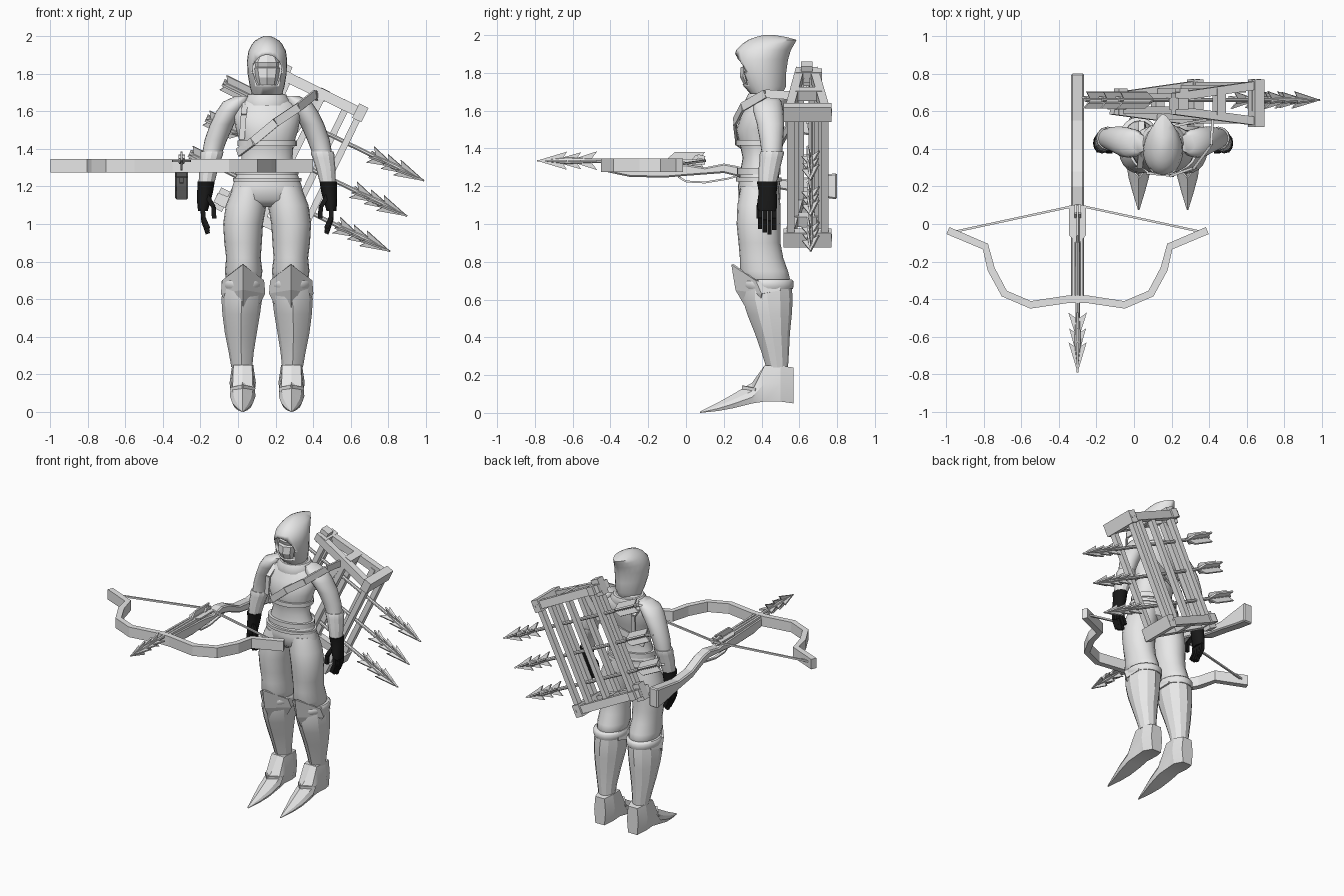
import bpy, bmesh, math
from mathutils import Vector, Matrix

cube = bpy.data.objects.get("Cube")
if cube:
    bpy.data.objects.remove(cube, do_unlink=True)


def material(name, rgb):
    m = bpy.data.materials.new(name)
    m.use_nodes = True
    m.diffuse_color = (*rgb, 1)
    m.node_tree.nodes["Principled BSDF"].inputs["Base Color"].default_value = (*rgb, 1)
    return m


GREY = material("light grey", (0.8, 0.8, 0.8))
BLACK = material("glove black", (0.01, 0.01, 0.01))
MID = 0.155  # centre line of the body


def finish(name, bm, mat=GREY, angle=40):
    bmesh.ops.recalc_face_normals(bm, faces=bm.faces)
    me = bpy.data.meshes.new(name)
    bm.to_mesh(me)
    bm.free()
    me.materials.append(mat)
    if angle:
        me.shade_smooth()
        me.set_sharp_from_angle(angle=math.radians(angle))
    ob = bpy.data.objects.new(name, me)
    bpy.context.collection.objects.link(ob)
    return ob


def skin(bm, rings):
    rows = [[bm.verts.new(p) for p in r] for r in rings]
    n = len(rows[0])
    for a, b in zip(rows, rows[1:]):
        for i in range(n):
            j = (i + 1) % n
            bm.faces.new((a[i], a[j], b[j], b[i]))
    bm.faces.new(rows[0])
    bm.faces.new(rows[-1])


def loft(name, rings, n=20, mat=GREY, angle=50, peak=0.0, front=0.0):
    """Rings of (z, x, y_front, y_back, half_width); peak/front pinch the back/front to a ridge."""
    bm = bmesh.new()
    rows = []
    for z, cx, y0, y1, rx in rings:
        row = []
        for i in range(n):
            a = math.tau * i / n
            c, s = math.cos(a), math.sin(a)
            x = rx * c * abs(c) ** (peak if s > 0 else front)
            row.append((cx + x, (y0 + y1) / 2 + s * (y1 - y0) / 2, z))
        rows.append(row)
    skin(bm, rows)
    return finish(name, bm, mat, angle)


def prism(bm, pts, axis, lo, hi):
    """Extrude a 2D outline along one axis."""
    def at(p, h):
        q = list(p)
        q.insert(axis, h)
        return q
    skin(bm, [[at(p, lo) for p in pts], [at(p, hi) for p in pts]])


def beams(name, segments, w, h, up=(0, 0, 1), mat=GREY):
    """Square bars between pairs of points."""
    bm = bmesh.new()
    for a, b in segments:
        a, b = Vector(a), Vector(b)
        d = (b - a).normalized()
        side = d.cross(Vector(up)).normalized() * w / 2
        top = side.cross(d).normalized() * h / 2
        skin(bm, [[p + side + top, p - side + top, p - side - top, p + side - top]
                  for p in [a, b]])
    return finish(name, bm, mat, 0)


def chain(pts):
    return list(zip(pts, pts[1:]))


# Torso, collar and belts
loft("torso", [(1.09, MID, .33, .45, .12), (1.13, MID, .28, .5, .20), (1.2, MID, .275, .5, .185),
               (1.27, MID, .285, .49, .16), (1.35, MID, .30, .47, .135), (1.42, MID, .285, .49, .14),
               (1.5, MID, .265, .51, .165), (1.58, MID, .295, .53, .18), (1.64, MID, .33, .53, .16),
               (1.68, MID, .35, .51, .09), (1.73, MID, .36, .5, .07)], 24)
loft("collar", [(1.63, MID, .315, .53, .12), (1.66, MID, .315, .54, .125), (1.69, MID, .33, .53, .1)])
for label, z, y0, y1, r, h in (("waist_belt", 1.28, .27, .5, .168, .035),
                               ("lower_belt", 1.235, .265, .505, .182, .02),
                               ("chest_belt", 1.43, .265, .505, .158, .03)):
    loft(label, [(z - h / 2, MID, y0, y1, r), (z + h / 2, MID, y0, y1, r)], 24)
beams("chest_strap", chain([(0, .36, 1.38), (.08, .27, 1.44), (.2, .258, 1.54), (.32, .30, 1.62),
                            (.41, .42, 1.69), (.42, .56, 1.68)]), .014, .045)
beams("back_strap", chain([(.42, .56, 1.68), (.3, .54, 1.5), (0, .47, 1.38)]), .014, .045)
beams("right_strap", chain([(.02, .30, 1.45), (.03, .3, 1.58), (.04, .4, 1.66), (.04, .54, 1.6),
                            (.05, .52, 1.44)]), .03, .014, (0, 1, 0))

# Hood with a recessed face opening
hood = loft("hood", [(1.69, MID, .34, .51, .08), (1.73, MID, .305, .53, .092), (1.8, MID, .27, .53, .104),
                     (1.87, MID, .252, .54, .107), (1.92, MID, .265, .555, .1), (1.955, MID, .30, .575, .082),
                     (1.975, MID, .33, .585, .065), (1.99, MID, .37, .53, .04), (2.0, MID, .41, .47, .015)],
            24, peak=.5)
bm = bmesh.new()
arch = [(MID + .078 * math.cos(a), 1.815 + .085 * math.sin(a))
        for a in [math.pi * i / 10 for i in range(11)]] + [(MID - .055, 1.74), (MID + .055, 1.74)]
prism(bm, arch, 1, .2, .34)
cutter = finish("opening_cutter", bm)
cutter.hide_render = True
mod = hood.modifiers.new("opening", "BOOLEAN")
mod.object, mod.operation, mod.solver = cutter, "DIFFERENCE", "EXACT"
bpy.context.view_layer.objects.active = hood
bpy.ops.object.modifier_apply(modifier=mod.name)
bpy.data.objects.remove(cutter, do_unlink=True)
loft("face", [(1.73, MID, .31, .4, .05), (1.78, MID, .285, .4, .062), (1.83, MID, .29, .4, .07),
              (1.835, MID, .31, .4, .07), (1.86, MID, .3, .4, .07), (1.9, MID, .32, .4, .05)], 8, angle=20)

# Limbs, built once for each side
for side, tag in ((-1, "right"), (1, "left")):
    def X(v):
        return MID + side * v

    def limb(part, rings, **kw):
        return loft(f"{tag}_{part}", [(z, X(o), a, b, r) for z, o, a, b, r in rings], **kw)

    limb("thigh", [(1.2, .09, .29, .49, .09), (1.1, .112, .272, .5, .108), (1.0, .128, .268, .5, .106),
                   (.9, .128, .278, .5, .1), (.82, .126, .285, .515, .092), (.75, .125, .285, .54, .1),
                   (.71, .125, .3, .55, .095), (.67, .125, .33, .53, .08)])
    limb("boot_cuff", [(.655, .13, .31, .565, .105), (.67, .13, .3, .57, .112), (.695, .13, .3, .57, .112),
                       (.705, .13, .31, .56, .104)])
    limb("shin", [(.67, .13, .3, .56, .106), (.6, .135, .30, .565, .108), (.52, .138, .325, .56, .1),
                  (.42, .14, .365, .55, .085), (.32, .138, .4, .545, .067), (.24, .135, .425, .54, .056)],
         n=12, angle=25, front=.3)
    # Knee guard: ridged plate with pointed top and bottom
    bm = bmesh.new()
    c = X(.128)
    ridge = [bm.verts.new((c, y, z)) for y, z in ((.24, .785), (.262, .65), (.32, .55))]
    for s in (-1, 1):
        rim = [bm.verts.new((c + s * w, y, z)) for w, y, z in ((.112, .37, .7), (.118, .4, .63), (.09, .39, .575))]
        back = [bm.verts.new((c + s * w, y, z)) for w, y, z in ((.09, .5, .69), (.1, .5, .65))]
        for i in range(2):
            bm.faces.new((ridge[i], ridge[i + 1], rim[i + 1], rim[i]))
        bm.faces.new((rim[0], rim[1], back[1], back[0]))
    knee = finish(f"{tag}_knee_guard", bm, angle=0)
    knee.modifiers.new("thickness", "SOLIDIFY").thickness = .012
    # Pointed boot with a ridge
    bm = bmesh.new()
    c = X(.13)
    rows = []
    for y, lo, hi, w in ((.57, .05, .24, .045), (.5, .06, .25, .07), (.415, .06, .25, .062), (.35, .05, .16, .068),
                         (.25, .025, .1, .055), (.17, .01, .055, .033), (.075, 0, .008, .004)):
        flat = hi if y > .4 else lo + (hi - lo) * .6
        rows.append([(c - w * .8, y, lo), (c - w, y, (lo + flat) / 2), (c - w * .8, y, flat), (c, y, hi),
                     (c + w * .8, y, flat), (c + w, y, (lo + flat) / 2), (c + w * .8, y, lo)])
    skin(bm, rows)
    finish(f"{tag}_boot", bm, angle=20)
    beams(f"{tag}_boot_trim", [((X(.13) + s * .062, .37, .12), (X(.13), .3, .135)) for s in (-1, 1)], .012, .02)
    # Arm and bracer
    limb("arm", [(1.68, .13, .38, .48, .04), (1.65, .165, .355, .505, .07), (1.6, .2, .355, .515, .07),
                 (1.53, .24, .375, .52, .064), (1.45, .272, .39, .515, .06), (1.38, .292, .4, .51, .053),
                 (1.3, .31, .395, .495, .047), (1.2, .324, .39, .475, .037)])
    limb("bracer", [(1.22, .322, .385, .48, .042), (1.3, .311, .385, .5, .052), (1.35, .3, .39, .512, .058),
                    (1.37, .296, .39, .518, .062), (1.385, .293, .395, .518, .06)], n=12, angle=25)
    # Glove with fingers
    limb("glove", [(1.225, .325, .375, .485, .046), (1.17, .33, .385, .48, .042), (1.12, .337, .378, .482, .036),
                   (1.07, .342, .38, .48, .026)], n=12, mat=BLACK)
    fingers = []
    for i in range(4):
        y, drop = .392 + .025 * i, (.03, .01, 0, .025)[i]
        fingers += chain([(X(.342), y, 1.08), (X(.34), y, 1.02 + drop / 2), (X(.315), y, .948 + drop)])
    fingers += chain([(X(.32), .4, 1.15), (X(.285), .385, 1.09), (X(.282), .385, 1.03)])
    beams(f"{tag}_fingers", fingers, .024, .022, (0, 1, 0), BLACK)


# Arrow: barbed crossed blades, shaft and vanes
def arrow(name, tip, direction, length, roll=0.0):
    bm = bmesh.new()
    half = [(0, 0), (-.16, .048), (-.14, .018), (-.235, .045), (-.215, .016), (-.32, .05), (-.29, .01)]
    blade = half + [(x, -r) for x, r in reversed(half[1:])]
    vane = [(-length + x, r) for x, r in ((0, .045), (.16, .045), (.21, 0), (.16, -.045), (0, -.045), (.03, 0))]
    for axis in (1, 2):
        prism(bm, blade, axis, -.005, .005)
        prism(bm, vane, axis, -.006, .006)
    skin(bm, [[(x, r * math.cos(a), r * math.sin(a)) for a in [math.tau * i / 8 for i in range(8)]]
              for x, r in ((-.02, .003), (-.16, .02), (-.3, .012), (-length, .012))])
    d = Vector(direction).normalized()
    side = Vector((0, 1, 0)) if abs(d.y) < .5 else Vector((1, 0, 0))
    rot = Matrix((d, side, d.cross(side))).transposed() @ Matrix.Rotation(roll, 3, "X")
    bmesh.ops.transform(bm, verts=bm.verts, matrix=Matrix.Translation(tip) @ rot.to_4x4())
    finish(name, bm, angle=0)


# Quiver rack, tilted behind the back
ALONG, UP, CENTRE = Vector((.9, 0, -.44)), Vector((.44, 0, .9)), Vector((.29, 0, 1.355))


def rack(s, y, t):
    return CENTRE + ALONG * s + UP * t + Vector((0, y, 0))


ends = (-.37, .37)
beams("rack_side_beams", [(rack(-.27, m, t), rack(.23, n, t)) for t in ends
                          for m, n in ((.605, .545), (.675, .74))], .045, .055, UP)
beams("rack_end_blocks", [(rack(.22, .515, t), rack(.22, .77, t)) for t in ends], .055, .085, UP)
beams("rack_inner_blocks", [(rack(s, .58, t), rack(s, .72, t)) for t in ends for s in (-.22, 0)], .05, .06, UP)
beams("rack_tail_posts", [(rack(-.24, .64, t - .055), rack(-.24, .64, t + .06)) for t in ends], .06, .06, ALONG)
beams("rack_rails", [(rack(s, y, -.37), rack(s, y, .37)) for s, y in
                     ((.22, .555), (.22, .735), (.14, .72), (0, .575), (0, .7), (-.2, .605), (-.2, .675))],
      .04, .035, ALONG)
beams("rack_rivets", [(rack(s, .6, t), rack(s, .772, t)) for t in ends for s in (.2, .235)], .018, .018, UP)
for i in range(3):
    arrow(f"quiver_arrow_{i + 1}", (.99 - .09 * i, .66, 1.23 - .188 * i), (.9, 0, -.44), 1.19, math.radians(20))

# Crossbow: stock, limbs, string and bolt
BX = -.3
bm = bmesh.new()
prism(bm, [(-.42, 1.335), (0, 1.315), (.1, 1.3), (.2, 1.32), (.28, 1.305), (.4, 1.25), (.55, 1.235), (.8, 1.27),
           (.8, 1.13), (.7, 1.145), (.55, 1.175), (.4, 1.2), (.28, 1.25), (.2, 1.27), (0, 1.255), (-.12, 1.245),
           (-.3, 1.25), (-.42, 1.275)], 0, BX - .035, BX + .035)
stock = finish("crossbow_stock", bm, angle=0)
stock.modifiers.new("edges", "BEVEL").width = .008

half = [(0, -.4), (.05, -.4), (.25, -.43), (.39, -.37), (.46, -.24), (.49, -.12), (.69, -.035)]
path = [Vector((-x, y)) for x, y in reversed(half[1:])] + [Vector(p) for p in half]
left, right = [], []
for i, p in enumerate(path):
    t = (path[min(i + 1, len(path) - 1)] - path[max(i - 1, 0)]).normalized()
    nrm = Vector((-t.y, t.x)) * .02
    left.append(p + nrm + Vector((BX, 0)))
    right.append(p - nrm + Vector((BX, 0)))
bm = bmesh.new()
prism(bm, left + right[::-1], 2, 1.275, 1.347)
finish("crossbow_limbs", bm, angle=0)
beams("bow_string", [((BX + s * .65, -.04, 1.315), (BX, .1, 1.335)) for s in (-1, 1)], .012, .012)
beams("bolt_rail", [((BX + s * .022, -.4, 1.335), (BX + s * .022, .1, 1.325)) for s in (-1, 1)], .014, .02)
beams("trigger_lever", chain([(BX, -.04, 1.25), (BX, .0, 1.225), (BX, .1, 1.22), (BX, .22, 1.24), (BX, .28, 1.255)]),
      .02, .01)
beams("latch", chain([(BX, .02, 1.31), (BX, .06, 1.36), (BX, .1, 1.35)]), .035, .02)
arrow("crossbow_bolt", (BX, -.79, 1.335), (0, -1, 0), .89)
